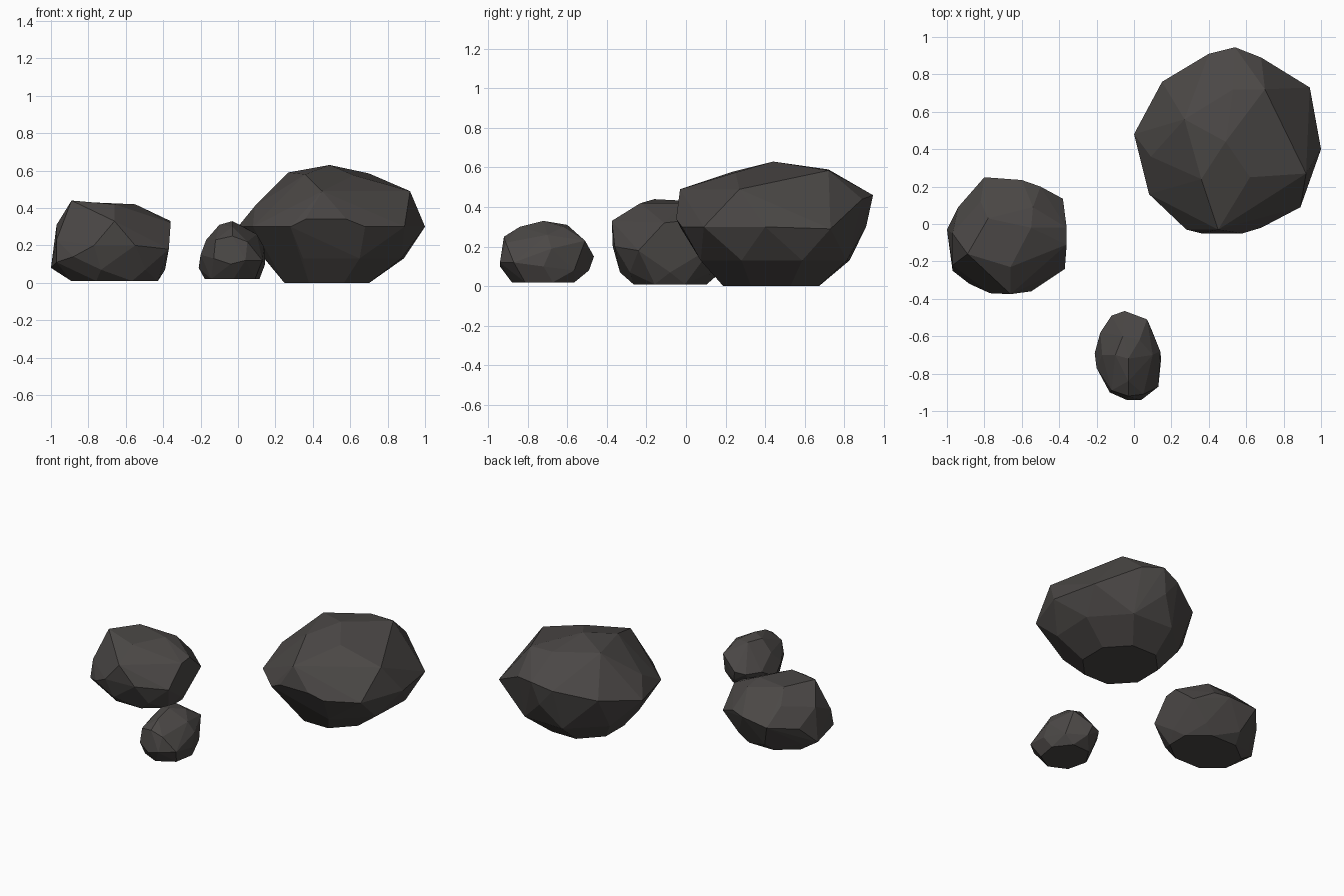
import bpy
import bmesh
from math import cos, sin, radians

# Remove the default cube
default_cube = bpy.data.objects.get("Cube")
if default_cube:
    bpy.data.objects.remove(default_cube, do_unlink=True)


def make_material(name, colour):
    material = bpy.data.materials.new(name)
    material.use_nodes = True
    material.diffuse_color = colour
    shader = material.node_tree.nodes["Principled BSDF"]
    shader.inputs["Base Color"].default_value = colour
    shader.inputs["Roughness"].default_value = 0.9
    return material


def ring(x_range, y_range, z, count, turn=0):
    """Points on an ellipse that fills the given x and y ranges at height z."""
    centre_x, centre_y = sum(x_range) / 2, sum(y_range) / 2
    radius_x = (x_range[1] - x_range[0]) / 2
    radius_y = (y_range[1] - y_range[0]) / 2
    angles = [radians(turn + step * 360 / count) for step in range(count)]
    return [(centre_x + radius_x * cos(a), centre_y + radius_y * sin(a), z)
            for a in angles]


def make_rock(name, points, material):
    """Wrap a faceted shell around the rock's corner points."""
    bm = bmesh.new()
    for point in points:
        bm.verts.new(point)
    hull = bmesh.ops.convex_hull(bm, input=bm.verts)
    loose = {v for v in hull["geom_interior"] + hull["geom_unused"]
             if isinstance(v, bmesh.types.BMVert)}
    bmesh.ops.delete(bm, geom=list(loose), context="VERTS")
    # Merge nearly coplanar triangles into broad chipped facets
    bmesh.ops.dissolve_limit(bm, angle_limit=radians(4),
                             verts=bm.verts, edges=bm.edges)
    bmesh.ops.recalc_face_normals(bm, faces=bm.faces)
    mesh = bpy.data.meshes.new(name)
    bm.to_mesh(mesh)
    bm.free()
    mesh.materials.append(material)
    rock = bpy.data.objects.new(name, mesh)
    bpy.context.collection.objects.link(rock)
    return rock


stone = make_material("dark_stone", (0.07, 0.064, 0.061, 1))

# Large boulder: flat base, belly, uneven waist, broad domed crown
large_waist = [
    (0, .48, .3), (.15, .76, .36), (.4, .91, .42), (.54, .945, .46),
    (.68, .89, .44), (.94, .73, .29), (1, .4, .3), (.89, .09, .3),
    (.68, -.02, .3), (.58, -.05, .34), (.36, -.05, .34), (.28, -.03, .3),
    (.08, .16, .3), (.5, .91, .3), (.45, -.03, .49), (.92, .27, .49),
    (.09, .36, .41),
]
large_crown = [
    (.27, .56, .59), (.53, .72, .59), (.7, .72, .585), (.75, .46, .56),
    (.62, .25, .575), (.36, .24, .58), (.49, .44, .63),
]
make_rock("large_boulder",
          ring((.23, .72), (.17, .69), 0, 8, 22)
          + ring((.12, .91), (.05, .85), .13, 8, 20)
          + large_waist + large_crown, stone)

# Medium boulder: steep sides and a broad, nearly flat top
medium_waist = [
    (-1, -.03, .08), (-.94, .09, .2), (-.8, .25, .23), (-.6, .235, .25),
    (-.5, .2, .26), (-.38, .135, .2), (-.36, -.02, .33), (-.36, -.11, .32),
    (-.37, -.24, .18), (-.55, -.36, .2), (-.66, -.375, .33),
    (-.77, -.37, .2), (-.88, -.32, .14), (-.97, -.25, .11),
    (-.97, -.22, .23), (-.97, -.05, .31),
]
medium_crown = [
    (-.89, -.16, .44), (-.66, -.23, .42), (-.55, -.02, .42),
    (-.78, .03, .43), (-.54, .09, .39), (-.82, .12, .34),
]
make_rock("medium_boulder",
          ring((-.91, -.41), (-.28, .12), .01, 8, 22)
          + ring((-.95, -.39), (-.34, .18), .07, 7)
          + medium_waist + medium_crown, stone)

# Small stone: egg-shaped with a chipped front end
small_waist = [
    (-.05, -.465, .15), (.07, -.51, .23), (.14, -.68, .19),
    (.145, -.72, .1), (.13, -.87, .12), (-.2, -.77, .15),
    (-.21, -.69, .08), (-.18, -.58, .14), (-.12, -.49, .14),
    (-.17, -.7, .23), (.1, -.7, .26),
]
small_chip = [
    (.04, -.94, .12), (-.04, -.94, .1), (-.13, -.9, .13),
    (-.12, -.89, .23), (-.03, -.92, .25), (.05, -.91, .22),
]
small_crown = [
    (-.1, -.7, .31), (-.03, -.72, .33), (.03, -.62, .3),
    (-.03, -.84, .3), (-.06, -.6, .31),
]
make_rock("small_stone",
          ring((-.18, .12), (-.88, -.55), .02, 7, 15)
          + ring((-.18, .13), (-.91, -.49), .08, 7, 40)
          + small_waist + small_chip + small_crown, stone)
